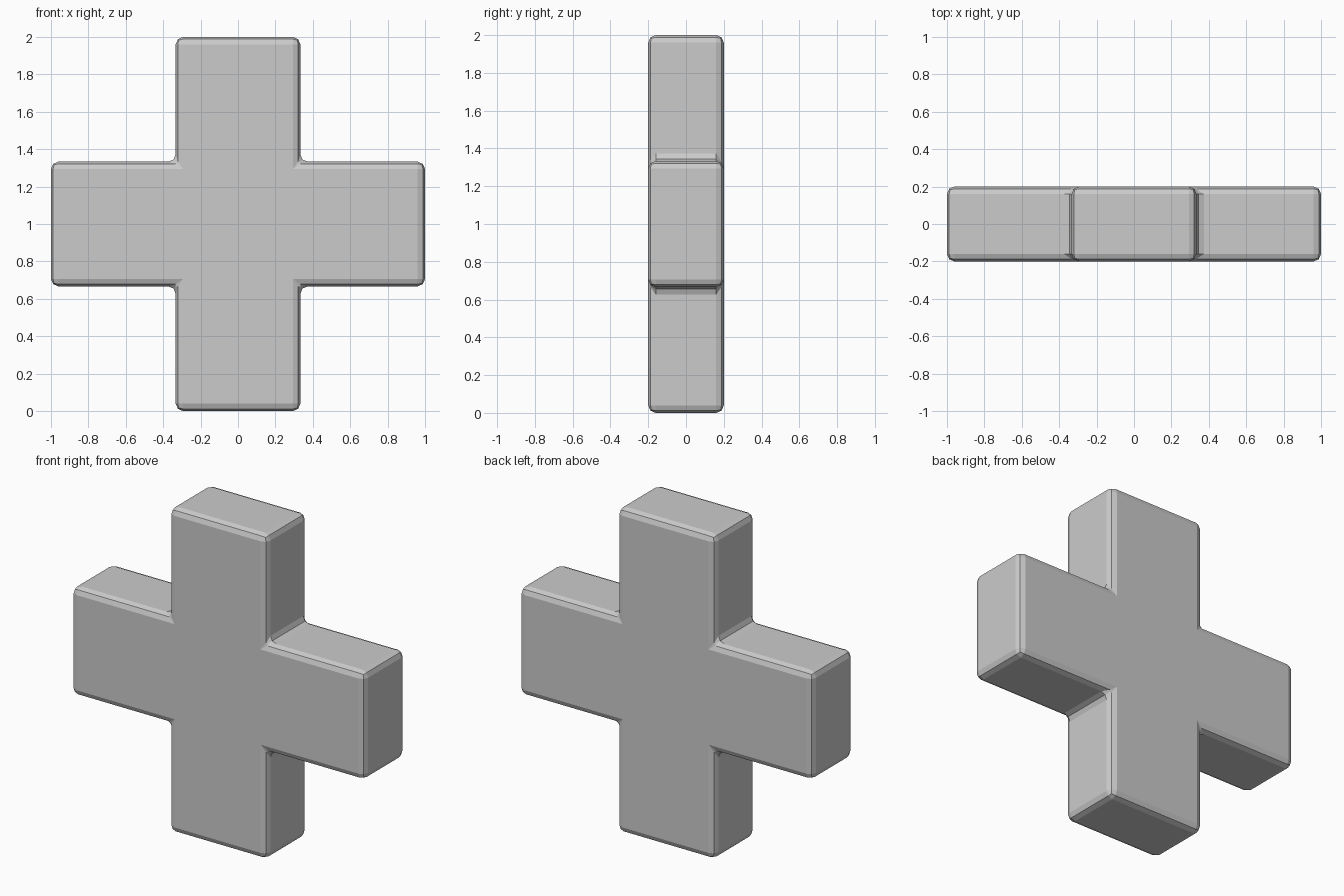
import bpy, bmesh

if "Cube" in bpy.data.objects:
    bpy.data.objects.remove(bpy.data.objects["Cube"])

# Plus-shaped profile in the XZ plane
A, B, DEPTH = 1.0, 1 / 3, 0.4
profile = [(B, -A), (B, -B), (A, -B), (A, B), (B, B), (B, A),
           (-B, A), (-B, B), (-A, B), (-A, -B), (-B, -B), (-B, -A)]

# Extrude the profile into a solid cross
bm = bmesh.new()
face = bm.faces.new([bm.verts.new((x, -DEPTH / 2, z + A)) for x, z in profile])
ext = bmesh.ops.extrude_face_region(bm, geom=[face], use_keep_orig=True)
moved = [g for g in ext["geom"] if isinstance(g, bmesh.types.BMVert)]
bmesh.ops.translate(bm, verts=moved, vec=(0, DEPTH, 0))
bmesh.ops.recalc_face_normals(bm, faces=bm.faces[:])
mesh = bpy.data.meshes.new("plus_block")
bm.to_mesh(mesh)
bm.free()

plus = bpy.data.objects.new("plus_block", mesh)
bpy.context.collection.objects.link(plus)

# Two-step bevel on all edges, including the inner corners
bevel = plus.modifiers.new("edge_bevel", "BEVEL")
bevel.width = 0.04
bevel.segments = 2
bevel.limit_method = "ANGLE"
